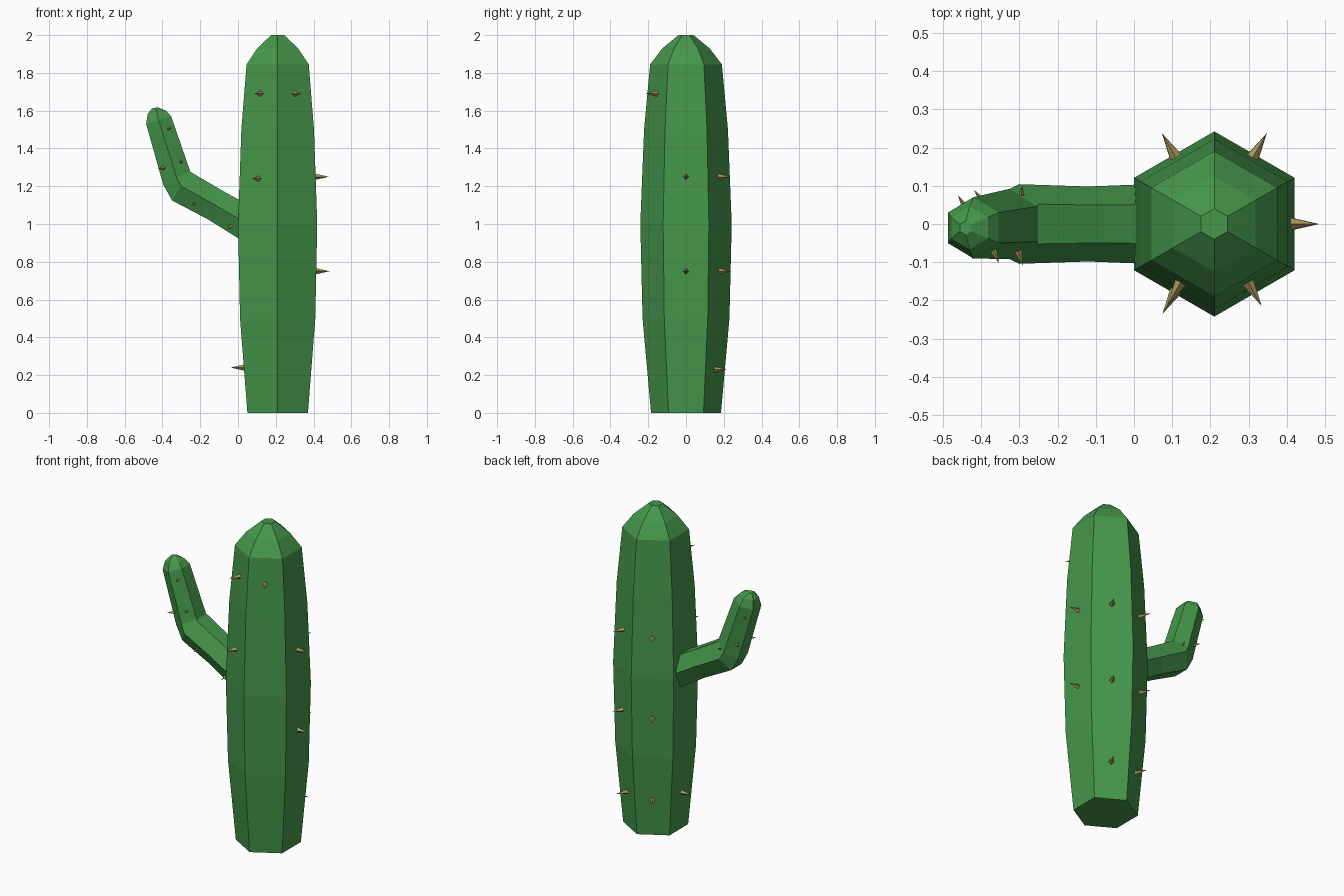
import bpy, bmesh
from math import sin, cos, radians
from mathutils import Vector

old = bpy.data.objects.get("Cube")
if old:
    bpy.data.objects.remove(old, do_unlink=True)


def material(name, rgb):
    m = bpy.data.materials.new(name)
    m.use_nodes = True
    col = (*rgb, 1)
    m.diffuse_color = col
    bsdf = next(n for n in m.node_tree.nodes if n.type == 'BSDF_PRINCIPLED')
    bsdf.inputs["Base Color"].default_value = col
    return m


green = material("cactus green", (0.06, 0.31, 0.07))
tan = material("spine tan", (0.40, 0.32, 0.11))


def make_object(name, bm, mat):
    bmesh.ops.recalc_face_normals(bm, faces=bm.faces)
    me = bpy.data.meshes.new(name)
    bm.to_mesh(me)
    bm.free()
    me.materials.append(mat)
    ob = bpy.data.objects.new(name, me)
    bpy.context.collection.objects.link(ob)
    return ob


def hex_loft(name, rings, mat):
    """Skin six-sided rings given as (centre, radius, tilt of the ring in the xz plane)."""
    bm = bmesh.new()
    loops = []
    for centre, r, tilt in rings:
        u = Vector((cos(radians(tilt)), 0, sin(radians(tilt))))
        v = Vector((0, 1, 0))
        loops.append([bm.verts.new(Vector(centre) + r * (cos(radians(a)) * v + sin(radians(a)) * u))
                      for a in range(0, 360, 60)])
    for a, b in zip(loops, loops[1:]):
        for i in range(6):
            j = (i + 1) % 6
            bm.faces.new((a[i], a[j], b[j], b[i]))
    bm.faces.new(loops[0])
    bm.faces.new(loops[-1])
    return make_object(name, bm, mat)


def spine(name, base, direction, radius, length):
    """Four-sided thorn, slightly sunk into the skin."""
    bm = bmesh.new()
    d = Vector(direction).normalized()
    side = d.cross(Vector((0, 0, 1))).normalized()
    up = side.cross(d)
    root = Vector(base) - d * 0.01
    ring = [bm.verts.new(root + radius * k) for k in (side, up, -side, -up)]
    tip = bm.verts.new(Vector(base) + d * length)
    bm.faces.new(ring)
    for i in range(4):
        bm.faces.new((ring[i], ring[(i + 1) % 4], tip))
    return make_object(name, bm, tan)


# Trunk: swelling hexagonal column with a faceted dome
TRUNK_X = 0.21
profile = [(0, 0.185), (0.5, 0.23), (1.0, 0.242), (1.5, 0.222),
           (1.845, 0.19), (1.93, 0.125), (2.0, 0.04)]
hex_loft("trunk", [((TRUNK_X, 0, z), r, 0) for z, r in profile], green)

# Arm: leaves the trunk, bends upward and ends in a small dome
hex_loft("arm", [
    ((0.06, 0, 0.995), 0.105, 60),
    ((-0.12, 0, 1.10), 0.098, 60),
    ((-0.30, 0, 1.20), 0.104, 57),
    ((-0.325, 0, 1.245), 0.092, 27),
    ((-0.42, -0.01, 1.55), 0.08, 17),
    ((-0.43, -0.01, 1.592), 0.056, 10),
    ((-0.44, -0.01, 1.615), 0.018, 10)], green)


def trunk_apothem(z):
    for (z0, r0), (z1, r1) in zip(profile, profile[1:]):
        if z0 <= z <= z1:
            return (r0 + (r1 - r0) * (z - z0) / (z1 - z0)) * cos(radians(30))


# Trunk spines: heights on each face, keyed by face direction
faces = {0: (1.25, 0.75), 60: (1.25, 0.75, 0.23), 120: (1.25, 0.75, 0.23),
         180: (0.24,), 240: (1.69, 1.24), 300: (1.69,)}
for angle, heights in faces.items():
    d = Vector((cos(radians(angle)), sin(radians(angle)), 0))
    for z in heights:
        base = d * trunk_apothem(z) + Vector((TRUNK_X, 0, z))
        spine("trunk_spine", base, d, 0.018, 0.07)

# Arm spines: smaller thorns around the bend and tip
arm_spines = [((-0.365, -0.075, 1.505), (0.4, -0.9, 0.1)),
              ((-0.30, -0.08, 1.33), (0.3, -0.9, 0.1)),
              ((-0.40, -0.075, 1.295), (-0.8, -0.5, -0.1)),
              ((-0.23, -0.075, 1.11), (-0.3, -0.8, -0.4)),
              ((-0.04, -0.075, 0.985), (-0.4, -0.7, -0.5)),
              ((-0.445, 0.05, 1.48), (-0.5, 0.85, 0)),
              ((-0.40, 0.065, 1.30), (-0.6, 0.8, 0)),
              ((-0.295, 0.075, 1.25), (0.1, 0.8, 0.5))]
for base, d in arm_spines:
    spine("arm_spine", base, d, 0.01, 0.03)
